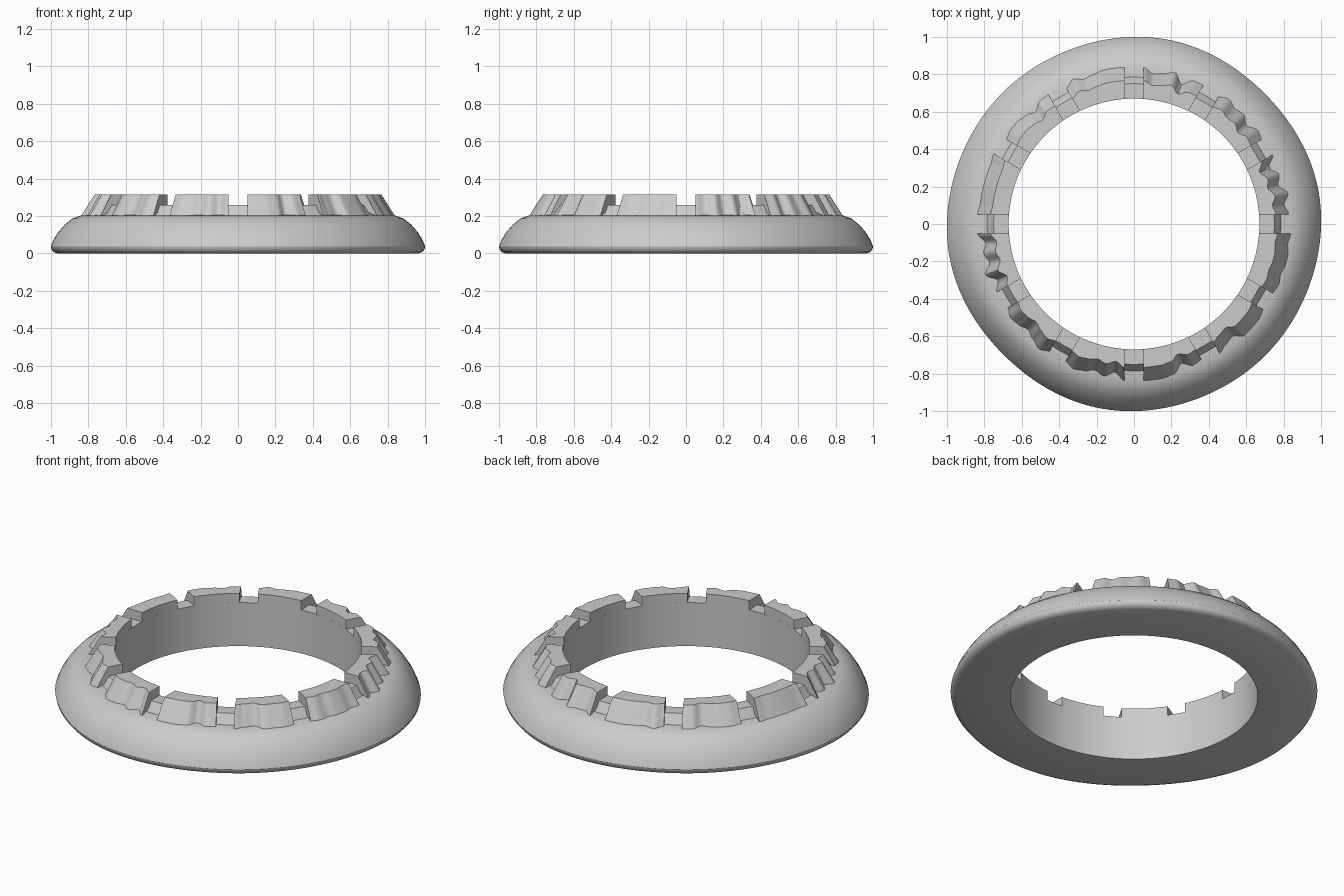
import bpy
import bmesh
from math import sin, cos, pi, asin, radians

if "Cube" in bpy.data.objects:
    bpy.data.objects.remove(bpy.data.objects["Cube"])

grey = bpy.data.materials.new("stone_grey")
grey.use_nodes = True
colour = (0.6, 0.6, 0.6, 1)
grey.diffuse_color = colour
grey.node_tree.nodes["Principled BSDF"].inputs["Base Color"].default_value = colour

INNER, GAP, TOP = 0.67, 0.05, 0.315


def loft(name, sections, closed):
    """Skin a row of equal cross-sections, capping the ends if it is open."""
    bm = bmesh.new()
    rows = [[bm.verts.new(p) for p in section] for section in sections]
    count = len(rows[0])
    pairs = list(zip(rows, rows[1:])) + ([(rows[-1], rows[0])] if closed else [])
    for a, b in pairs:
        for j in range(count):
            k = (j + 1) % count
            bm.faces.new((a[j], a[k], b[k], b[j]))
    if not closed:
        bm.faces.new(rows[0])
        bm.faces.new(rows[-1])
    bmesh.ops.recalc_face_normals(bm, faces=bm.faces)
    mesh = bpy.data.meshes.new(name)
    bm.to_mesh(mesh)
    bm.free()
    mesh.materials.append(grey)
    obj = bpy.data.objects.new(name, mesh)
    bpy.context.collection.objects.link(obj)
    bpy.ops.object.select_all(action="DESELECT")
    obj.select_set(True)
    bpy.context.view_layer.objects.active = obj
    bpy.ops.object.shade_smooth_by_angle(angle=radians(32))
    return obj


# Rounded base ring with the low inner collar
profile = [(INNER, 0), (0.965, 0), (0.985, 0.008), (0.997, 0.022), (1, 0.038),
           (0.985, 0.075), (0.96, 0.115), (0.925, 0.155), (0.885, 0.187),
           (0.84, 0.203), (0.785, 0.206), (0.75, 0.26), (INNER, 0.26)]


def base_section(a):
    # slight hand-shaped unevenness on the outer bulge only
    wobble = 0.005 * (cos(4 * a) - 1) + 0.003 * sin(6 * a)
    points = []
    for r, z in profile:
        r += wobble * max(0, min(1, (r - 0.84) * 8))
        points.append((r * cos(a), r * sin(a), z))
    return points


STEPS = 144
loft("base_ring", [base_section(2 * pi * i / STEPS) for i in range(STEPS)], True)

# How far each block's rough outer face is worn back, in hundredths
wear = [
    [1, 3, 0, 4, 2, 6, 1], [2, 1, 4, 1, 2, 0, 2], [1, 1, 5, 0, 2, 3, 0],
    [0, 0, 0, 1, 2, 0, 3], [1, 1, 4, 2, 1, 1, 2], [0, 1, 1, 1, 1, 1, 0],
    [0, 4, 2, 4, 0, 5, 2], [3, 1, 2, 4, 2, 0, 2], [2, 0, 1, 3, 1, 4, 0],
    [0, 0, 0, 1, 5, 2, 3], [1, 3, 4, 0, 0, 0, 1], [1, 0, 1, 0, 0, 1, 0],
]


def worn(depths, t):
    """Smoothly blended wear depth at t from 0 to 1 along a block."""
    x = t * (len(depths) - 1)
    i = min(int(x), len(depths) - 2)
    f = (1 - cos(pi * (x - i))) / 2
    return (depths[i] * (1 - f) + depths[i + 1] * f) / 100


def block_section(start, depths, t):
    d = worn(depths, t)
    points = []
    for r, z in ((INNER, 0.26), (0.842 - d, 0.198), (0.768 - 0.7 * d, TOP), (INNER, TOP)):
        edge = asin(GAP / r)  # keeps the gaps parallel-sided
        a = start + edge + t * (pi / 6 - 2 * edge)
        points.append((r * cos(a), r * sin(a), z))
    return points


# Crown of blocks around the opening
SLICES = 30
for n, depths in enumerate(wear):
    start = n * pi / 6
    loft(f"crown_block_{n + 1}",
         [block_section(start, depths, i / SLICES) for i in range(SLICES + 1)], False)
